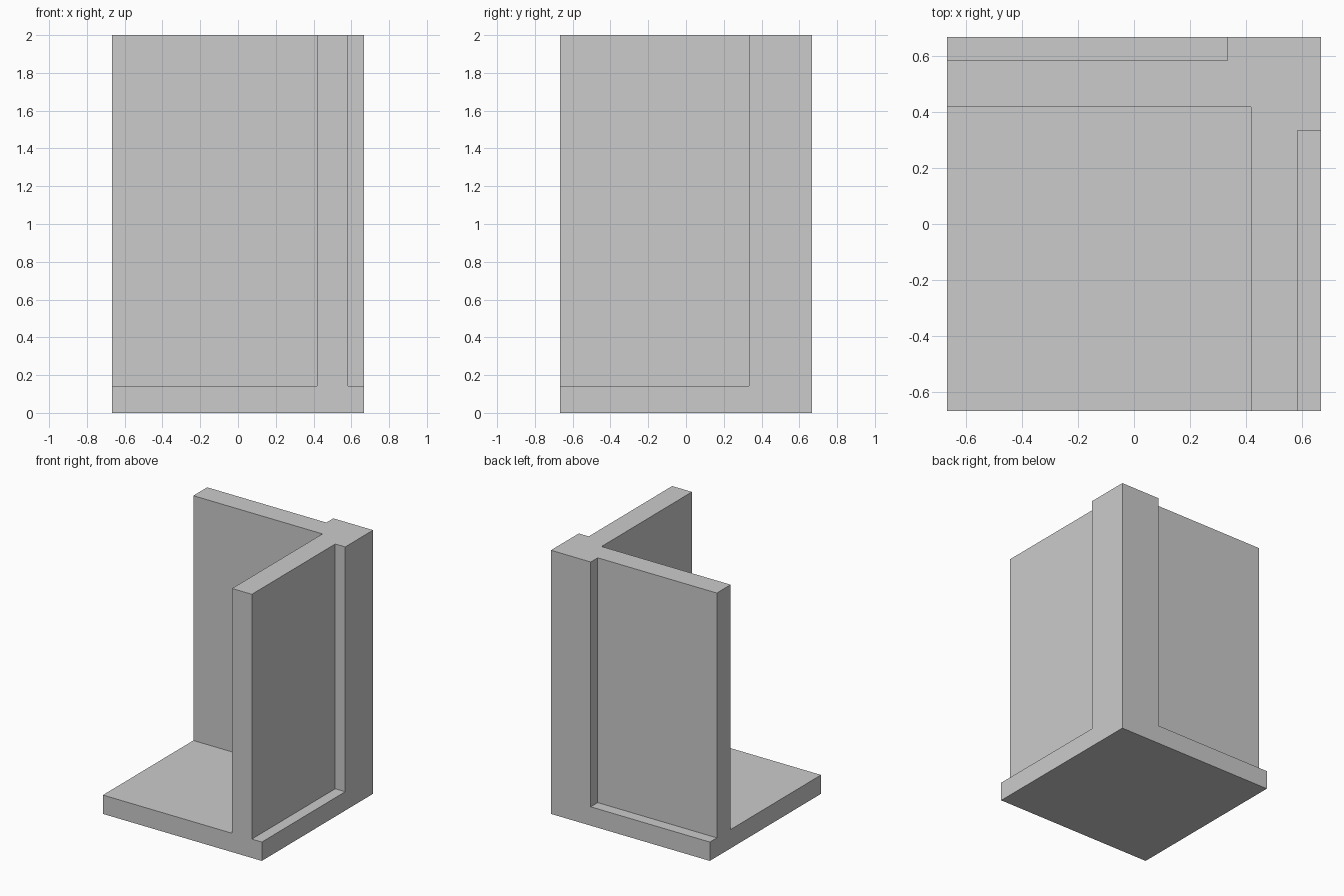
import bpy, bmesh
from math import radians

if "Cube" in bpy.data.objects:
    bpy.data.objects.remove(bpy.data.objects["Cube"])

A = 2 / 3              # half width of the base
IN, OUT, P = 0.417, 0.583, 0.333   # wall inner face, outer face, corner post start
BASE, TOP = 0.143, 2.0

# Floor plan: L-shaped walls with corner post, inner floor and two outer ledges
walls = [(-A, OUT), (-A, IN), (IN, IN), (IN, -A), (OUT, -A),
         (OUT, P), (A, P), (A, A), (P, A), (P, OUT)]
floor = [(-A, -A), (IN, -A), (IN, IN), (-A, IN)]
right_ledge = [(OUT, -A), (A, -A), (A, P), (OUT, P)]
back_ledge = [(-A, OUT), (P, OUT), (P, A), (-A, A)]

bm = bmesh.new()
cache = {}


def vert(p):
    if p not in cache:
        cache[p] = bm.verts.new((p[0], p[1], 0))
    return cache[p]


for plan in (walls, floor, right_ledge, back_ledge):
    bm.faces.new([vert(p) for p in plan])

# Base slab: raise the whole plan
geo = bmesh.ops.extrude_face_region(bm, geom=bm.faces[:])["geom"]
raised = [g for g in geo if isinstance(g, bmesh.types.BMVert)]
bmesh.ops.translate(bm, verts=raised, vec=(0, 0, BASE))

# Walls and post: raise only the L-shaped area
wall_face = next(f for f in bm.faces if len(f.verts) == len(walls)
                 and all(v.co.z > 0.01 for v in f.verts))
top = bmesh.ops.extrude_discrete_faces(bm, faces=[wall_face])["faces"][0]
bmesh.ops.translate(bm, verts=top.verts[:], vec=(0, 0, TOP - BASE))

# Merge coplanar faces so flush sides are single panels
bmesh.ops.recalc_face_normals(bm, faces=bm.faces[:])
bmesh.ops.dissolve_limit(bm, angle_limit=radians(1), verts=bm.verts[:], edges=bm.edges[:])
bmesh.ops.recalc_face_normals(bm, faces=bm.faces[:])

mesh = bpy.data.meshes.new("corner_wall")
bm.to_mesh(mesh)
bm.free()
obj = bpy.data.objects.new("corner_wall", mesh)
bpy.context.collection.objects.link(obj)
